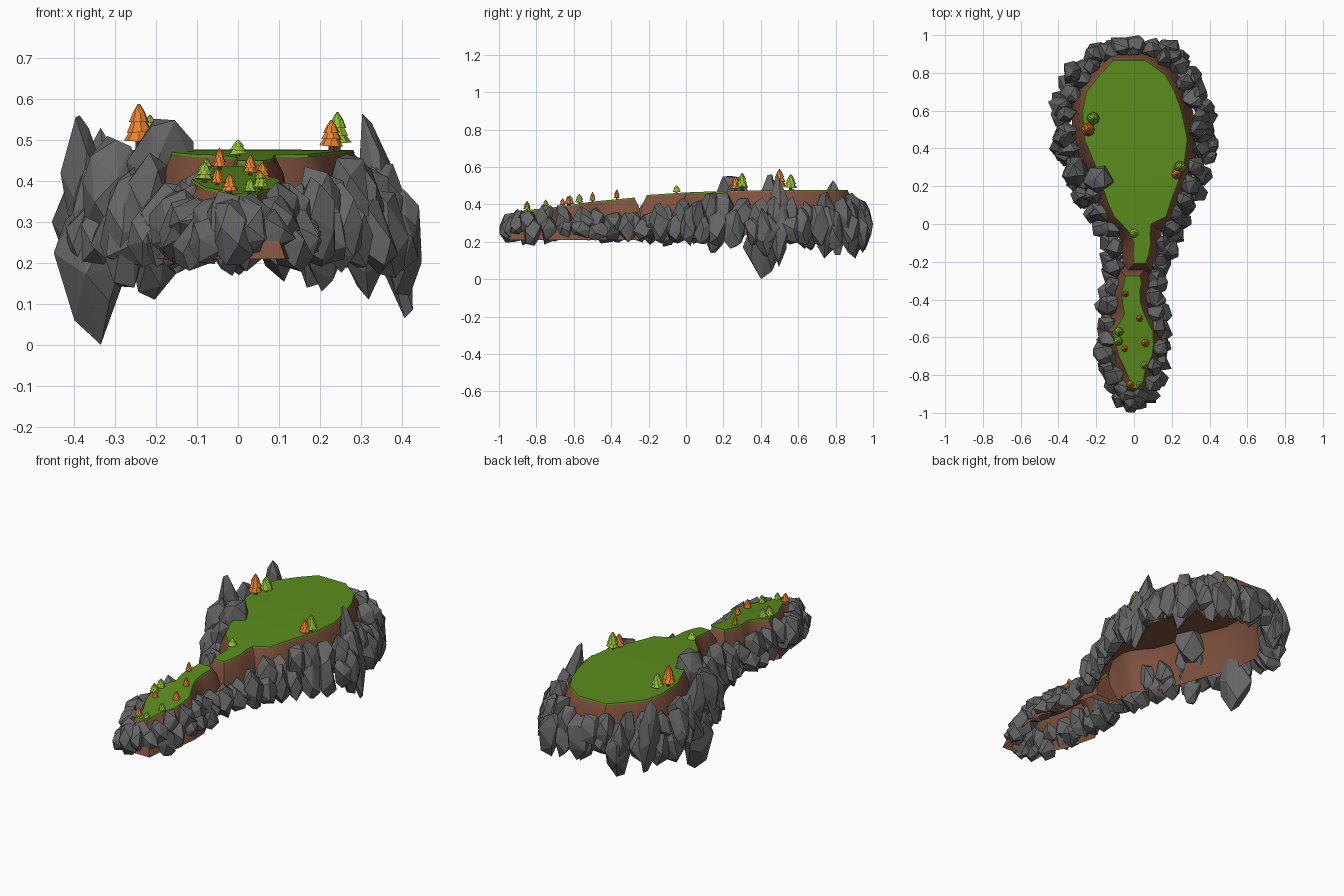
import bpy, bmesh, math, random
from mathutils import Vector, Matrix

if "Cube" in bpy.data.objects:
    bpy.data.objects.remove(bpy.data.objects["Cube"])

random.seed(11)


def material(name, rgb):
    m = bpy.data.materials.new(name)
    m.diffuse_color = (*rgb, 1)
    m.use_nodes = True
    m.node_tree.nodes["Principled BSDF"].inputs["Base Color"].default_value = m.diffuse_color
    return m


GRASS = material("grass green", (0.105, 0.27, 0.012))
DIRT = material("dirt brown", (0.21, 0.083, 0.047))
STONE = material("stone grey", (0.13, 0.13, 0.13))
ORANGE = material("autumn orange", (0.80, 0.22, 0.025))
LEAF = material("leaf green", (0.29, 0.52, 0.03))
BARK = material("bark brown", (0.15, 0.05, 0.025))


def finish(bm, name, mats, smooth=False):
    bmesh.ops.recalc_face_normals(bm, faces=bm.faces)
    me = bpy.data.meshes.new(name)
    bm.to_mesh(me)
    bm.free()
    for m in mats:
        me.materials.append(m)
    if smooth:
        me.shade_smooth()
        me.set_sharp_from_angle(angle=math.radians(40))
    ob = bpy.data.objects.new(name, me)
    bpy.context.collection.objects.link(ob)
    return ob


def lerp_table(table, v):
    for (a, p), (b, q) in zip(table, table[1:]):
        if v <= b:
            t = max(0, (v - a) / (b - a))
            return p + (q - p) * t
    return table[-1][1]


def height(y):
    return lerp_table([(-0.87, .368), (-0.7, .385), (-0.5, .415), (-0.28, .436),
                       (-0.21, .450), (0, .464), (0.3, .475), (1, .477)], y)


# Ground stations: (y, left x, right x)
plateau = [(-.21, .0, .06), (-.16, -.005, .078), (-.1, .0, .088), (-.05, -.02, .085),
           (0, -.065, .09), (.04, -.105, .17), (.12, -.14, .195), (.3, -.2, .262),
           (.45, -.262, .282), (.6, -.272, .25), (.7, -.25, .215), (.79, -.18, .165),
           (.865, -.11, .06)]
path = [(-.87, -.025, .045), (-.82, -.025, .05), (-.77, -.045, .06), (-.7, -.08, .095),
        (-.64, -.095, .103), (-.57, -.112, .1), (-.53, -.08, .08), (-.48, -.05, .055),
        (-.42, -.06, .035), (-.36, -.065, .03), (-.31, -.05, .04), (-.275, -.045, .03)]


def outline(st):
    return [Vector((r, y)) for y, l, r in st] + [Vector((l, y)) for y, l, r in reversed(st)]


def offset(pts, d):
    out = []
    n = len(pts)
    for i, p in enumerate(pts):
        a = (p - pts[i - 1]).normalized()
        b = (pts[(i + 1) % n] - p).normalized()
        na, nb = Vector((a.y, -a.x)), Vector((b.y, -b.x))
        m = (na + nb).normalized()
        out.append(p + m * d / max(0.7, m.dot(na)))
    return out


def ground(name, st, levels, mat, drop):
    """Cap strip over the stations plus a skirt through (offset, z function) levels."""
    bm = bmesh.new()
    pts, n, k = outline(st), 2 * len(st), len(st)
    rings = [[bm.verts.new((p.x, p.y, height(p.y) - drop)) for p in pts]]
    for d, zf in levels:
        rings.append([bm.verts.new((q.x, q.y, zf(height(p.y))))
                      for p, q in zip(pts, offset(pts, d))])
    for i in range(k - 1):
        bm.faces.new((rings[0][i], rings[0][i + 1], rings[0][n - 2 - i], rings[0][n - 1 - i]))
    for a, b in zip(rings, rings[1:]):
        for i in range(n):
            j = (i + 1) % n
            bm.faces.new((a[j], a[i], b[i], b[j]))
    return finish(bm, name, [mat], True)


# Grass tops and hollow dirt shells
for label, st, flare, foot in (("plateau", plateau, .06, .235), ("path", path, .078, .21)):
    ground(label + "_grass", st, [(.003, lambda h: h - .007)], GRASS, 0)
    ground(label + "_dirt", st, [(.022, lambda h: h - .045), (.042, lambda h: .31),
                                 (flare, lambda h: foot)], DIRT, .005)


# Rocks: faceted convex hulls
def rock(bm, c, r, lean=(0, 0), taper=0.0, n=12):
    pts = []
    spin = random.uniform(0, 6.28)
    for i in range(n):
        z = 1 - 2 * (i + .5) / n
        a = spin + i * 2.39996 + random.uniform(-.4, .4)
        s = math.sqrt(1 - z * z) * random.uniform(.85, 1.1)
        pts.append(Vector((s * math.cos(a), s * math.sin(a), z + random.uniform(-.15, .15))))
    for ax in range(3):
        lo, hi = min(p[ax] for p in pts), max(p[ax] for p in pts)
        for p in pts:
            p[ax] = (p[ax] - lo) / (hi - lo) * 2 - 1
    vs = []
    for p in pts:
        t = 1 - taper * abs(p.z)
        vs.append(bm.verts.new((c[0] + p.x * r[0] * t + lean[0] * p.z,
                                c[1] + p.y * r[1] * t + lean[1] * p.z,
                                c[2] + p.z * r[2])))
    res = bmesh.ops.convex_hull(bm, input=vs)
    junk = {g for g in res["geom_interior"] + res["geom_unused"]
            if isinstance(g, bmesh.types.BMVert)}
    bmesh.ops.delete(bm, geom=list(junk), context='VERTS')


# Midline of the rock ring, clockwise from the back
ring = [(0, .94), (.13, .92), (.24, .83), (.32, .68), (.365, .5), (.36, .36), (.30, .2),
        (.23, .06), (.17, -.08), (.135, -.25), (.115, -.4), (.145, -.55), (.145, -.7),
        (.12, -.83), (.07, -.92), (0, -.95), (-.08, -.91), (-.125, -.8), (-.155, -.65),
        (-.14, -.5), (-.13, -.35), (-.12, -.2), (-.13, -.05), (-.2, .1), (-.28, .24),
        (-.345, .38), (-.36, .55), (-.33, .7), (-.24, .83), (-.12, .92)]
ring = [Vector(p) for p in ring]


def walk(step):
    carry = 0.0
    for i, p in enumerate(ring):
        q = ring[(i + 1) % len(ring)]
        d, L = (q - p).normalized(), (q - p).length
        while carry < L:
            yield p + d * carry, Vector((-d.y, d.x))
            carry += step * random.uniform(.85, 1.15)
        carry -= L


bm = bmesh.new()
# rows: step, shift and centre z as (path, plateau), radius range, half height range
rows = [(.088, (.0, .03), (.265, .27), (.048, .066), (.055, .10)),
        (.092, (-.018, -.0), (.315, .345), (.043, .062), (.06, .10))]
for step, shift, zc, rr, hh in rows:
    for p, nrm in walk(step):
        w = min(1, max(0, (p.y + .2) / .3))
        p = p + nrm * (shift[0] + (shift[1] - shift[0]) * w + random.uniform(-.008, .012))
        r = [random.uniform(*rr) for _ in range(2)]
        h = random.uniform(*hh) * (.85 + .35 * w)
        z = zc[0] + (zc[1] - zc[0]) * w + random.uniform(-.02, .02)
        lim = (.445, .985)
        x, y = (max(-l + s, min(l - s, v)) for v, s, l in zip(p, r, lim))
        rock(bm, (x, y, z), (*r, h), lean=(-nrm.x * .015, -nrm.y * .015), taper=.1)
finish(bm, "rock_ring", [STONE])

# Large boulders and spires: centre, radii, lean, taper
big = [((-.365, .41, .19), (.09, .11, .19), (0, 0), .3),
       ((-.375, .45, .37), (.065, .07, .19), (-.015, 0), .6),
       ((-.325, .80, .33), (.06, .07, .2), (-.005, -.02), .6),
       ((.36, .49, .315), (.065, .075, .25), (-.055, 0), .6),
       ((.40, .42, .25), (.055, .06, .13), (0, 0), .3),
       ((-.19, .235, .43), (.085, .08, .122), (.01, 0), .15),
       ((-.31, .28, .38), (.075, .08, .13), (0, 0), .2),
       ((-.385, .62, .30), (.07, .07, .14), (0, 0), .3),
       ((-.28, .15, .28), (.06, .07, .14), (0, 0), .2),
       ((.31, .75, .25), (.06, .07, .14), (0, 0), .4),
       ((.21, .88, .28), (.07, .07, .15), (0, 0), .4),
       ((-.2, .89, .26), (.07, .07, .15), (0, 0), .4),
       ((-.155, -.69, .29), (.065, .075, .09), (0, 0), .1),
       ((.19, -.14, .30), (.055, .06, .11), (0, 0), .2),
       ((0, .94, .29), (.07, .06, .12), (0, 0), .1),
       ((-.01, -.945, .275), (.055, .055, .08), (0, 0), .1)]
bm = bmesh.new()
for c, r, lean, taper in big:
    rock(bm, c, r, lean, taper, 16)
finish(bm, "boulders", [STONE])


# Trees: bark trunk with three stacked faceted tiers
def tree(x, y, h, w, leaf, name):
    bm = bmesh.new()
    base = height(y) - .005

    def cone(r1, r2, z0, z1, seg, mat):
        M = (Matrix.Translation((x, y, base + (z0 + z1) / 2 * h))
             @ Matrix.Rotation(random.uniform(0, 6), 4, 'Z')
             @ Matrix.Rotation(random.uniform(-.1, .1), 4, 'X'))
        old = set(bm.faces)
        bmesh.ops.create_cone(bm, cap_ends=True, segments=seg, radius1=r1 * w,
                              radius2=r2 * w, depth=(z1 - z0) * h, matrix=M)
        for f in bm.faces:
            if f not in old:
                f.material_index = mat
    cone(.28, .2, 0, .4, 6, 0)
    cone(1, .5, .22, .5, 8, 1)
    cone(.88, .4, .42, .7, 8, 1)
    cone(.7, .42, .62, .82, 8, 1)
    cone(.42, .08, .82, 1, 8, 1)
    finish(bm, name, [BARK, leaf])


trees = [(-.242, .5, .118, .036, 1), (-.215, .56, .09, .034, 0),
         (.228, .265, .08, .029, 1), (.243, .3, .098, .033, 0),
         (0, -.05, .045, .024, 0), (-.045, -.37, .058, .017, 1),
         (.03, -.5, .055, .018, 1), (-.078, -.57, .055, .024, 0),
         (-.082, -.62, .055, .024, 0), (-.05, -.66, .045, .017, 1),
         (.06, -.63, .055, .021, 1), (.055, -.75, .05, .02, 0),
         (-.02, -.85, .052, .021, 1), (.03, -.85, .042, .018, 0)]
for i, (x, y, h, w, autumn) in enumerate(trees):
    tree(x, y, h, w, ORANGE if autumn else LEAF, f"tree_{i + 1}")
